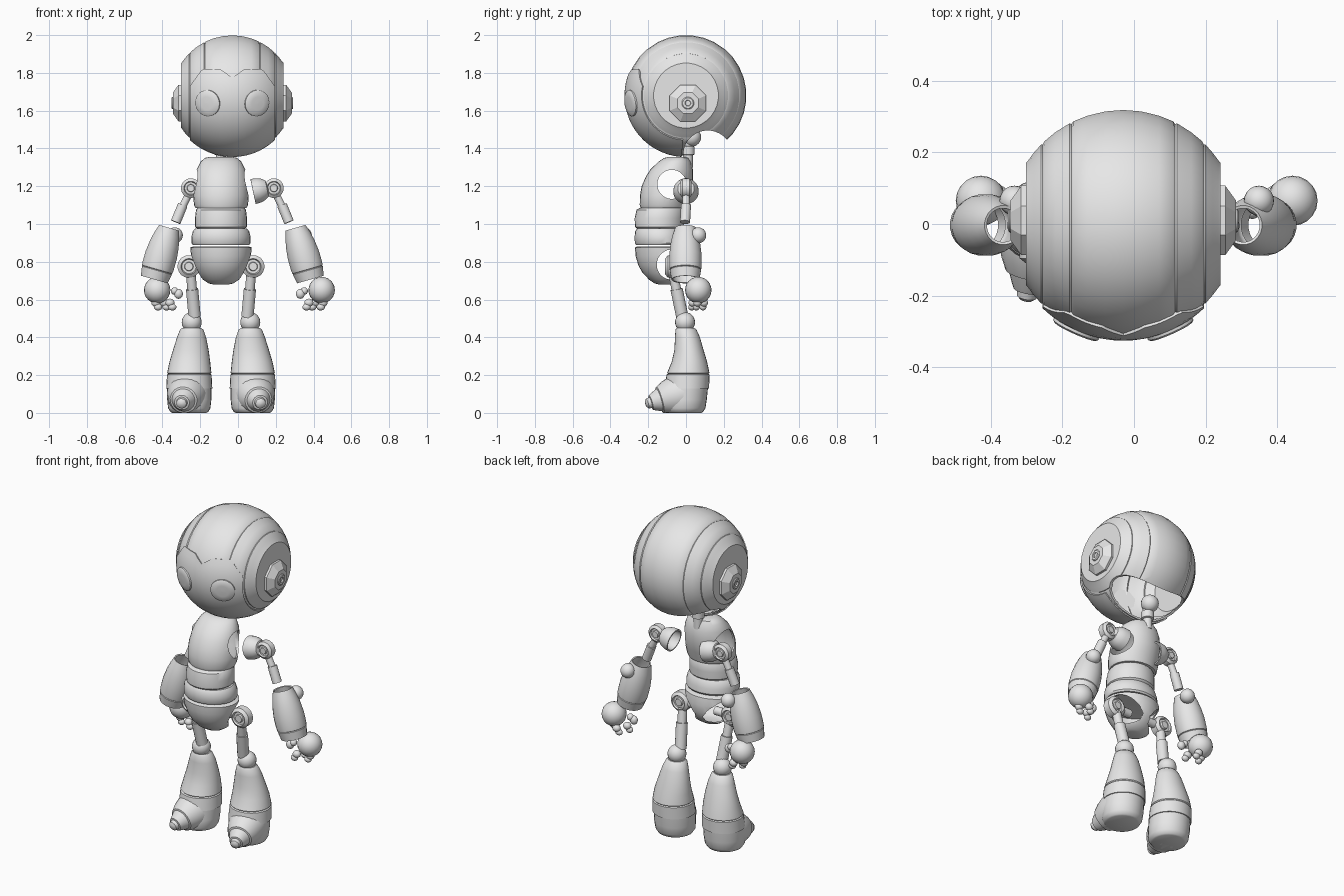
import bpy, bmesh, math
from mathutils import Vector

if "Cube" in bpy.data.objects:
    bpy.data.objects.remove(bpy.data.objects["Cube"])

grey = bpy.data.materials.new("plain_grey")
grey.use_nodes = True
COLOUR = (0.8, 0.8, 0.8, 1)
grey.diffuse_color = COLOUR
grey.node_tree.nodes["Principled BSDF"].inputs["Base Color"].default_value = COLOUR

BODY, HEAD = -0.09, Vector((-0.03, 0, 1.68))
R = 0.32


def activate(ob):
    bpy.ops.object.select_all(action='DESELECT')
    ob.select_set(True)
    bpy.context.view_layer.objects.active = ob


def finish(name, bm, shell=0, cutter=None, angle=35):
    """Turn a bmesh into a shaded object, optionally hollow and cut open."""
    bmesh.ops.recalc_face_normals(bm, faces=bm.faces)
    me = bpy.data.meshes.new(name)
    bm.to_mesh(me)
    bm.free()
    ob = bpy.data.objects.new(name, me)
    bpy.context.collection.objects.link(ob)
    me.materials.append(grey)
    activate(ob)
    if shell:
        mod = ob.modifiers.new("shell", 'SOLIDIFY')
        mod.thickness, mod.offset = shell, -1
        bpy.ops.object.modifier_apply(modifier=mod.name)
    if cutter:
        mod = ob.modifiers.new("opening", 'BOOLEAN')
        mod.operation, mod.solver, mod.object = 'DIFFERENCE', 'EXACT', cutter
        bpy.ops.object.modifier_apply(modifier=mod.name)
        bpy.data.objects.remove(cutter)
        activate(ob)
    bpy.ops.object.shade_smooth_by_angle(angle=math.radians(angle))
    return ob


def skin(name, rings, caps=True, **kw):
    """Bridge a list of point rings."""
    bm = bmesh.new()
    loops = [[bm.verts.new(p) for p in ring] for ring in rings]
    n = len(loops[0])
    for lo, hi in zip(loops, loops[1:]):
        for i in range(n):
            j = (i + 1) % n
            bm.faces.new((lo[i], lo[j], hi[j], hi[i]))
    if caps:
        bm.faces.new(loops[0][::-1])
        bm.faces.new(loops[-1])
    return finish(name, bm, **kw)


def lathe(name, a, b, profile, n=24, **kw):
    """Turn (distance, radius) pairs about the line from a towards b."""
    a, b = Vector(a), Vector(b)
    d = (b - a).normalized()
    p = d.cross(Vector((0, 0, 1)) if abs(d.z) < 0.9 else Vector((0, 1, 0))).normalized()
    q = d.cross(p)
    rings = []
    for t, r in profile:
        ring = []
        for i in range(n):
            w = math.tau * (i + 0.5) / n
            v = a + d * t + (p * math.cos(w) + q * math.sin(w)) * max(r, 0.001)
            v.z = max(v.z, 0)
            ring.append(v)
        rings.append(ring)
    return skin(name, rings, **kw)


def stack(name, x, rows, n=28, **kw):
    """Stack ellipses given as (z, dx, y, rx, ry)."""
    turn = [math.tau * i / n for i in range(n)]
    return skin(name, [[(x + dx + rx * math.cos(w), y + ry * math.sin(w), z) for w in turn]
                       for z, dx, y, rx, ry in rows], **kw)


def ball(name, pos, r, scale=(1, 1, 1)):
    bm = bmesh.new()
    bmesh.ops.create_uvsphere(bm, u_segments=20, v_segments=12, radius=r)
    bmesh.ops.scale(bm, vec=scale, verts=bm.verts)
    bmesh.ops.translate(bm, vec=pos, verts=bm.verts)
    return finish(name, bm)


def rod(name, a, b, r, n=16, **kw):
    return lathe(name, a, b, [(0, r), ((Vector(b) - Vector(a)).length, r)], n, **kw)


def wheel(name, pos, r, d):
    """Joint disc with a raised rim and hub on both faces, axle along y."""
    half = [(d, 0), (d, .35 * r), (.7 * d, .4 * r), (.7 * d, .62 * r), (d, .7 * r), (.6 * d, r)]
    prof = [(-t, q) for t, q in half] + half[::-1]
    return lathe(name, pos, pos + Vector((0, 1, 0)), prof)


def side_cutter(y, z, r):
    return rod("cutter", (-1, y, z), (1, y, z), r, 32)


# Head shell: a hollow ball with flattened sides, seams and an opening for the neck
us = [0.0, .05, .1, .14, .145, .15, .19, .22, .225, .23, .25, .265]
half = [(u, math.sqrt(R * R - u * u) - (.005 if u in (.145, .225) else 0)) for u in us]
half += [(.272, .172), (.272, .06), (.272, 0)]
lathe("head_shell", HEAD, HEAD + Vector((1, 0, 0)),
      [(-t, r) for t, r in half[:0:-1]] + half, 32, shell=.012,
      cutter=side_cutter(.115, 1.365, .13))

# Face mask: raised patch with a wavy brow
def brow(u):
    pts = [(0, 1.775), (.06, 1.817), (.16, 1.82), (.225, 1.73)]
    for (a, za), (b, zb) in zip(pts, pts[1:]):
        if u <= b + 1e-6:
            return za + (zb - za) * (u - a) / (b - a)

bm = bmesh.new()
cols = []
for i in range(-15, 16):
    u = i * .015
    rho = math.sqrt((R + .006) ** 2 - u * u)
    top = math.asin((brow(abs(u)) - HEAD.z) / rho)
    col = []
    for k in range(17):
        w = top + (-1.5 - top) * k / 16
        col.append(bm.verts.new(HEAD + Vector((u, -rho * math.cos(w), rho * math.sin(w)))))
    cols.append(col)
for c, d in zip(cols, cols[1:]):
    for k in range(16):
        bm.faces.new((c[k], c[k + 1], d[k + 1], d[k]))
finish("face_mask", bm, shell=.01)

# Eyes and ears
for s, side in ((-1, "right"), (1, "left")):
    out = Vector((s * .13, -.29, -.04)).normalized()
    eye = HEAD + out * (R - .02)
    lathe(side + "_eye", eye, eye + out,
          [(0, .07), (.026, .07), (.031, .064), (.034, .035), (.035, 0)])
    ear = HEAD + Vector((s * .265, .01, -.04))
    tip = ear + Vector((s, 0, 0))
    lathe(side + "_ear", ear, tip, [(0, .105), (.02, .105), (.05, .06), (.05, 0)], 8, angle=20)
    lathe(side + "_ear_knob", ear, tip, [(0, .033), (.053, .033), (.057, .028), (.057, .016),
                                         (.05, .014), (.05, 0)], 16)

# Neck
lathe("neck", (BODY, .01, 1.3), (BODY, .01, 2),
      [(0, .026), (.065, .026), (.068, .036), (.11, .036), (.113, .028), (.17, .028)], 18)
ball("neck_ball", (BODY, .03, 1.46), .05)

# Torso
stack("chest", BODY, [(1.085, 0, -.12, .135, .12), (1.1, 0, -.12, .143, .125), (1.15, 0, -.112, .147, .132),
                      (1.2, 0, -.1, .146, .135), (1.25, 0, -.088, .138, .125), (1.29, 0, -.076, .128, .112),
                      (1.33, 0, -.06, .108, .085), (1.35, 0, -.05, .085, .065), (1.355, 0, -.045, .06, .045)],
      shell=.01, cutter=side_cutter(-.075, 1.21, .077))
stack("upper_belly", BODY, [(.975, 0, -.14, .125, .12), (.985, 0, -.14, .137, .13), (1.03, 0, -.14, .138, .132),
                            (1.075, 0, -.135, .132, .127), (1.085, 0, -.13, .125, .115)])
stack("lower_belly", BODY, [(.89, 0, -.135, .15, .13), (.9, 0, -.135, .157, .136), (.93, 0, -.137, .157, .135),
                            (.96, 0, -.14, .15, .13), (.975, 0, -.14, .138, .12)])
stack("pelvis", BODY, [(.88, 0, -.13, .15, .13), (.875, 0, -.13, .163, .14), (.83, 0, -.125, .158, .142),
                       (.78, 0, -.12, .143, .132), (.74, 0, -.117, .122, .112), (.705, 0, -.115, .095, .08),
                       (.685, 0, -.115, .065, .05), (.68, 0, -.115, .04, .03)],
      shell=.01, cutter=side_cutter(-.075, .785, .08))

for s, side in ((-1, "right_"), (1, "left_")):
    arm_shift, hand_shift = (.12, .195) if s > 0 else (0, 0)

    def leg(u, y, z):
        return Vector((BODY + s * u, y, z))

    def arm(u, y, z):
        return leg(u, y, z) + Vector((arm_shift, 0, 0))

    def hand(u, y, z):
        return leg(u, y, z) + Vector((hand_shift, 0, 0))

    # Shoulder and upper arm
    lathe(side + "shoulder_cup", arm(.05, 0, 1.172), arm(.135, 0, 1.19),
          [(0, .068), (.03, .066), (.055, .058), (.075, .044), (.082, .02), (.083, 0)],
          shell=.008, caps=False)
    rod(side + "shoulder_axle", arm(.1, 0, 1.188), arm(.16, 0, 1.19), .02)
    wheel(side + "shoulder_wheel", arm(.16, 0, 1.19), .052, .03)
    rod(side + "upper_arm_rod", arm(.175, 0, 1.15), arm(.21, 0, 1.08), .02)
    rod(side + "upper_arm_sleeve", arm(.203, 0, 1.1), arm(.24, -.005, 1.01), .027)

    # Forearm and hand
    ball(side + "elbow_ball", hand(.244, .065, .94), .042)
    lathe(side + "forearm", arm(.275, -.003, .98), arm(.355, -.003, .70),
          [(0, .055), (.04, .068), (.09, .079), (.15, .086), (.21, .086), (.229, .084), (.232, .08),
           (.235, .083), (.285, .074)], caps=False, shell=.008)
    ball(side + "hand", hand(.338, .065, .65), .07)
    ball(side + "thumb_base", hand(.245, .04, .645), .02)
    ball(side + "thumb_tip", hand(.225, .035, .63), .026, (.9, .8, 1))
    for k, (u, y) in enumerate(((.27, .035), (.3, .095), (.345, .06))):
        ball(f"{side}finger_{k}", hand(u, y, .583), .024, (1, .9, .9))
        ball(f"{side}fingertip_{k}", hand(u - .012, y - .005, .56), .02, (1.1, .9, .9))

    # Hip and thigh
    rod(side + "hip_axle", leg(.06, -.075, .775), leg(.16, -.075, .775), .025)
    wheel(side + "hip_wheel", leg(.17, -.075, .775), .06, .035)
    rod(side + "thigh_rod", leg(.16, -.068, .74), leg(.15, -.045, .62), .026)
    rod(side + "thigh_sleeve", leg(.153, -.05, .655), leg(.14, -.02, .51), .033)
    ball(side + "knee_ball", leg(.155, -.005, .48), .053)

    # Shin and boot
    stack(side + "shin", BODY, [(z, s * u, y, rx, ry) for z, u, y, rx, ry in (
        (.45, .155, -.003, .05, .047), (.44, .155, 0, .062, .056), (.4, .156, .008, .077, .066),
        (.33, .16, .016, .095, .078), (.27, .165, .018, .108, .094), (.212, .168, .012, .117, .112),
        (.207, .168, .012, .112, .108), (.202, .168, .011, .118, .114), (.13, .168, .004, .122, .118))])
    stack(side + "boot", BODY, [(z, s * u, y, rx, ry) for z, u, y, rx, ry in (
        (.135, .168, 0, .112, .11), (.13, .168, 0, .117, .116), (.07, .168, -.005, .117, .115),
        (.025, .168, -.01, .112, .113), (.005, .168, -.01, .1, .1), (0, .168, -.01, .09, .09))])
    lathe(side + "toe", leg(.175, -.01, .105), leg(.213, -.22, .045),
          [(0, .11), (.05, .105), (.1, .09), (.135, .072), (.138, .062), (.17, .048), (.185, .04),
           (.187, .03), (.205, .027), (.214, .016), (.216, 0)])
